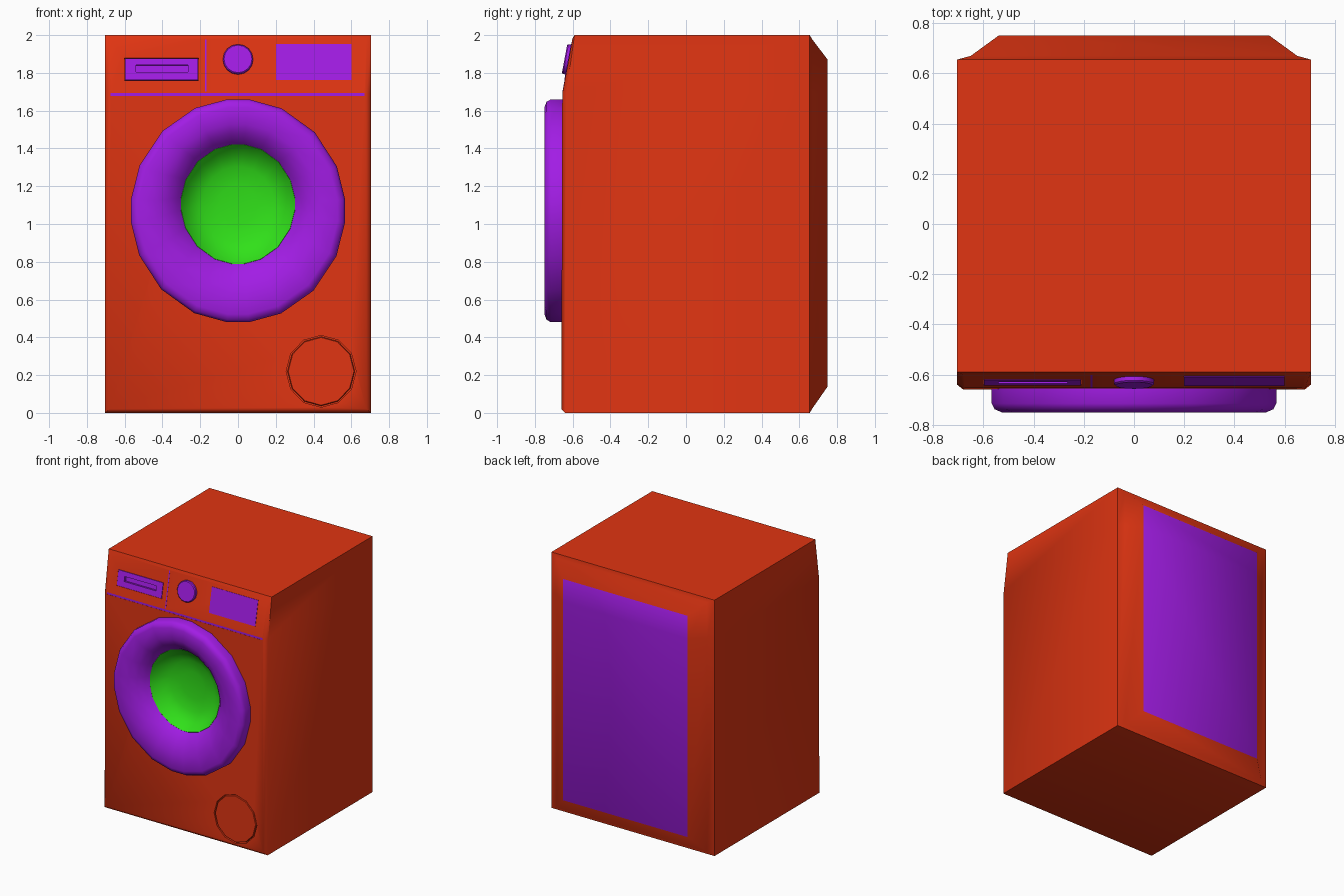
import bpy, bmesh, math
from mathutils import Matrix

if "Cube" in bpy.data.objects:
    bpy.data.objects.remove(bpy.data.objects["Cube"])


def material(name, rgb):
    m = bpy.data.materials.new(name)
    m.diffuse_color = (*rgb, 1)
    m.use_nodes = True
    m.node_tree.nodes["Principled BSDF"].inputs["Base Color"].default_value = m.diffuse_color
    return m


RED = material("casing_red", (0.75, 0.035, 0.006))
PURPLE = material("trim_purple", (0.36, 0.012, 0.78))
GREEN = material("glass_green", (0.03, 0.75, 0.01))

TILT = math.atan2(0.055, 0.295)          # lean of the control panel


def panel_y(z):
    return -0.655 + (z - 1.69) * math.tan(TILT)


def loft(name, loops, mat, caps=True, closed=False, matrix=None):
    """Bridge equal-length loops of points into one mesh."""
    bm = bmesh.new()
    rings = [[bm.verts.new(p) for p in loop] for loop in loops]
    n = len(rings[0])
    pairs = list(zip(rings, rings[1:]))
    if closed:
        pairs.append((rings[-1], rings[0]))
    for a, b in pairs:
        for i in range(n):
            j = (i + 1) % n
            bm.faces.new((a[i], a[j], b[j], b[i]))
    if caps and not closed:
        bm.faces.new(rings[0])
        bm.faces.new(rings[-1])
    if matrix:
        bm.transform(matrix)
    bmesh.ops.recalc_face_normals(bm, faces=bm.faces)
    me = bpy.data.meshes.new(name)
    bm.to_mesh(me)
    bm.free()
    me.materials.append(mat)
    ob = bpy.data.objects.new(name, me)
    bpy.context.collection.objects.link(ob)
    return ob


def oval(rx, rz, cx, cz, y, angles):
    return [(cx + rx * math.cos(t), y, cz + rz * math.sin(t)) for t in angles]


def even(n):
    return [2 * math.pi * i / n for i in range(n)]


def box(name, x0, x1, z0, z1, front, back, mat, tilted=False):
    """Box spanning y front..back; tilted boxes measure y from the control panel."""
    h, cz = (z1 - z0) / 2, (z0 + z1) / 2
    loops = [[(x0, y, -h), (x1, y, -h), (x1, y, h), (x0, y, h)] for y in (front, back)]
    mx = Matrix.Translation((0, panel_y(cz) if tilted else 0, cz))
    if tilted:
        mx = mx @ Matrix.Rotation(-TILT, 4, 'X')
    return loft(name, loops, mat, matrix=mx)


def cut(ob, cutter):
    mod = ob.modifiers.new("cut", 'BOOLEAN')
    mod.operation, mod.solver, mod.object = 'DIFFERENCE', 'EXACT', cutter
    bpy.context.view_layer.objects.active = ob
    bpy.ops.object.modifier_apply(modifier=mod.name)
    bpy.data.objects.remove(cutter)


def smooth(ob, deg):
    bpy.ops.object.select_all(action='DESELECT')
    ob.select_set(True)
    bpy.context.view_layer.objects.active = ob
    bpy.ops.object.shade_smooth_by_angle(angle=math.radians(deg))


# casing: front with leaning top strip, soft edges, tapered back
def body_loop(low, mid, top, x, z0, z1):
    zm = 1.69
    return [(-x, low, z0), (x, low, z0), (x, mid, zm),
            (x, top, z1), (-x, top, z1), (-x, mid, zm)]


casing = loft("casing", [
    body_loop(-0.66, -0.655, -0.60, 0.68, 0.02, 1.985),
    body_loop(-0.64, -0.635, -0.59, 0.705, 0.0, 2.0),
    body_loop(0.655, 0.655, 0.655, 0.705, 0.0, 2.0),
    body_loop(0.67, 0.67, 0.67, 0.65, 0.025, 1.975),
    body_loop(0.75, 0.75, 0.75, 0.54, 0.14, 1.87)], RED)

# split the front cap at the panel crease and colour the back panel
casing.data.materials.append(PURPLE)
bm = bmesh.new()
bm.from_mesh(casing.data)
for f in list(bm.faces):
    ys = [v.co.y for v in f.verts]
    if min(ys) > 0.74:
        f.material_index = 1
    elif len(ys) == 6 and max(ys) < 0:
        a, b = [v for v in f.verts if abs(v.co.z - 1.69) < 1e-4]
        bmesh.utils.face_split(f, a, b)
bm.to_mesh(casing.data)
bm.free()

# openings: door, filter cover, seams, drawer
cut(casing, loft("door_cutter", [oval(0.335, 0.345, 0, 1.105, y, even(16))
                                 for y in (-0.72, -0.50)], RED))
cut(casing, loft("filter_cutter", [oval(0.185, 0.19, 0.44, 0.22, y, even(12))
                                   for y in (-0.72, -0.635)], RED))
cut(casing, box("seam_cutter", -0.675, 0.67, 1.678, 1.694, -0.70, -0.64, RED))
cut(casing, box("split_cutter", -0.174, -0.166, 1.70, 1.98, -0.05, 0.015, RED, True))
cut(casing, box("drawer_cutter", -0.60, -0.21, 1.76, 1.88, -0.05, 0.03, RED, True))
smooth(casing, 55)

# seam strips
box("panel_seam", -0.675, 0.67, 1.678, 1.694, -0.654, -0.635, PURPLE)
box("panel_divider", -0.174, -0.166, 1.70, 1.98, -0.001, 0.02, PURPLE, True)

# detergent drawer with finger slot
drawer = box("drawer_front", -0.598, -0.212, 1.762, 1.878, -0.002, 0.035, PURPLE, True)
cut(drawer, box("slot_cutter", -0.54, -0.265, 1.805, 1.842, -0.05, 0.02, PURPLE, True))

# display and dial
box("display", 0.20, 0.60, 1.76, 1.955, -0.003, 0.02, PURPLE, True)
dial_place = Matrix.Translation((0, panel_y(1.87), 1.87)) @ Matrix.Rotation(-TILT, 4, 'X')
dial = loft("dial", [oval(r, r, 0, 0, y, even(16)) for r, y in
                     ((0.08, 0.02), (0.08, -0.016), (0.074, -0.022))], PURPLE,
            matrix=dial_place)
smooth(dial, 30)

# filter cover
loft("filter_cover", [oval(r, r * 1.03, 0.44, 0.22, y, even(12)) for r, y in
                      ((0.178, -0.63), (0.178, -0.655), (0.174, -0.66))], RED)

# door ring: faceted circle, doubled corners at the four axes
quadrant = [5.8, 23.5, 44.5, 66.0, 84.2]
door_angles = [math.radians(a + 90 * q) for q in range(4) for a in quadrant]
ring = [(0.57, 0.593, 1.07, -0.655), (0.57, 0.593, 1.07, -0.715),
        (0.558, 0.58, 1.07, -0.738), (0.53, 0.55, 1.07, -0.75),
        (0.43, 0.45, 1.08, -0.745), (0.37, 0.39, 1.092, -0.72),
        (0.325, 0.34, 1.102, -0.685), (0.30, 0.315, 1.105, -0.655)]
door = loft("door_ring", [oval(rx, rz, 0, cz, y, door_angles) for rx, rz, cz, y in ring],
            PURPLE, closed=True)
smooth(door, 50)

# concave door glass with a thin outer shell
bowl = [(0.10, -0.55), (0.19, -0.565), (0.26, -0.60), (0.302, -0.66),
        (0.315, -0.65), (0.275, -0.59), (0.20, -0.55), (0.10, -0.535)]
glass = loft("door_glass", [oval(r, r * 1.05, 0, 1.105, y, door_angles) for r, y in bowl],
             GREEN)
smooth(glass, 50)
